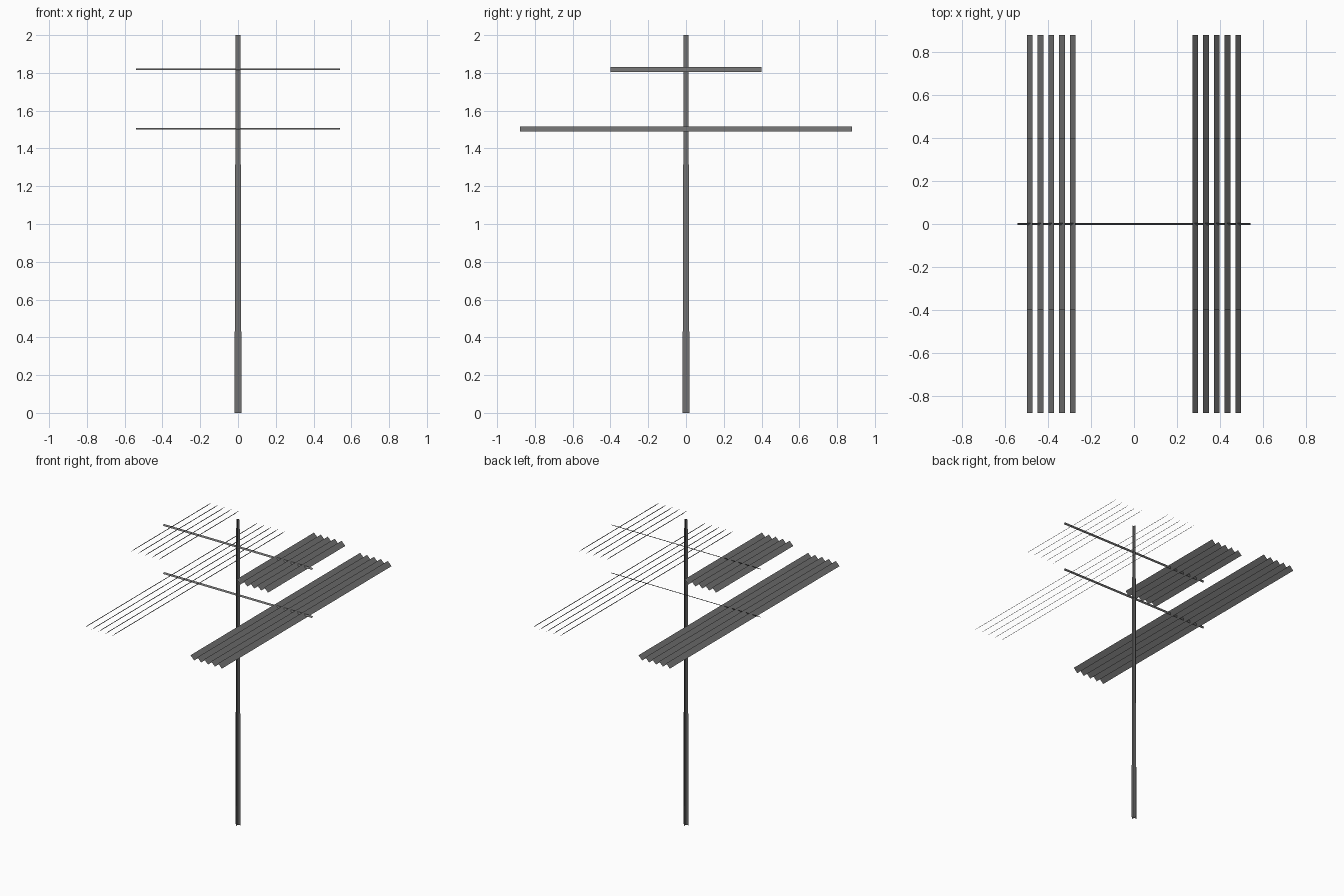
import bpy
from mathutils import Vector

if "Cube" in bpy.data.objects:
    bpy.data.objects.remove(bpy.data.objects["Cube"])

# one dull grey metal
metal = bpy.data.materials.new("dull_grey_metal")
metal.diffuse_color = (0.165, 0.165, 0.165, 1)
metal.use_nodes = True
metal.node_tree.nodes["Principled BSDF"].inputs["Base Color"].default_value = metal.diffuse_color


def make(name, quads):
    """One object made of separate flat quads."""
    verts, faces = [], []
    for q in quads:
        n = len(verts)
        verts += [tuple(v) for v in q]
        faces.append((n, n + 1, n + 2, n + 3))
    me = bpy.data.meshes.new(name)
    me.from_pydata(verts, [], faces)
    me.materials.append(metal)
    ob = bpy.data.objects.new(name, me)
    bpy.context.collection.objects.link(ob)
    return ob


def strip(center, along, across):
    """Thin flat strip given by its half length and half width vectors."""
    c, a, b = Vector(center), Vector(along), Vector(across)
    return [c - a - b, c + a - b, c + a + b, c - a + b]


# mast: two crossed, tapering flat blades
R0, R1, H = 0.0185, 0.0125, 2.0
blades = []
for d in (Vector((1, 0, 0)), Vector((0, 1, 0))):
    top = Vector((0, 0, H))
    blades.append([-d * R0, d * R0, top + d * R1, top - d * R1])
make("mast", blades)

# two tiers: crossbar plus five tilted rods on each side
S = 0.0135   # half extent of a rod in x and z
B = 0.0045   # half extent of a crossbar in y and z
for tier, z, half_len in (("upper", 1.819, 0.40), ("lower", 1.504, 0.878)):
    make(tier + "_crossbar", [strip((0, 0, z), (0.54, 0, 0), (0, B, B))])
    for side, s in (("left", -1), ("right", 1)):
        rods = []
        for i in range(5):
            x = s * (0.284 + 0.05 * i)
            # inner edge is the higher one; face points up and outwards
            rods.append(strip((x, 0, z), (0, s * half_len, 0), (-s * S, 0, S)))
        make(tier + "_rods_" + side, rods)
